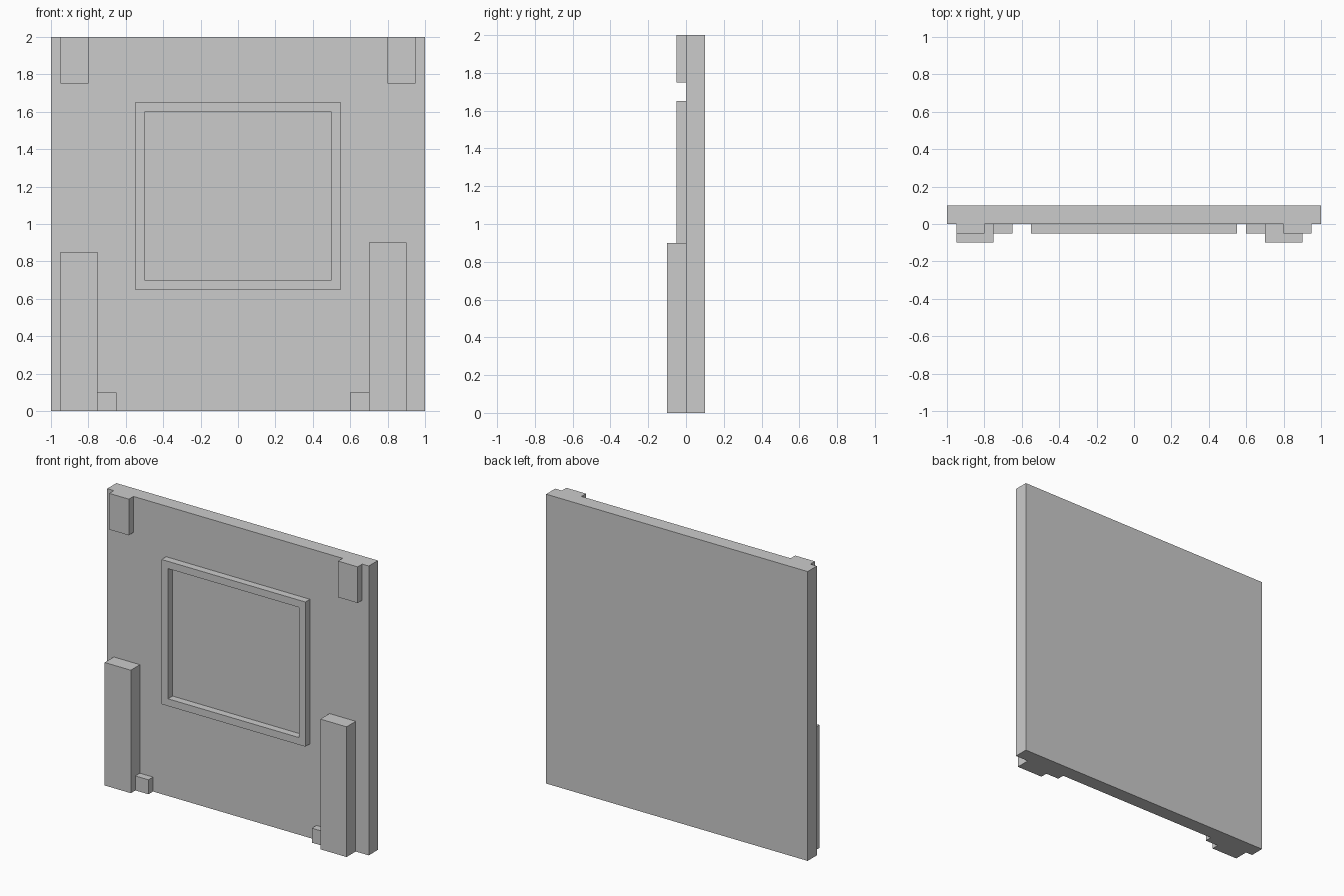
import bpy, bmesh

if "Cube" in bpy.data.objects:
    bpy.data.objects.remove(bpy.data.objects["Cube"])


def make_object(name, bm):
    bmesh.ops.recalc_face_normals(bm, faces=bm.faces)
    mesh = bpy.data.meshes.new(name)
    bm.to_mesh(mesh)
    bm.free()
    obj = bpy.data.objects.new(name, mesh)
    bpy.context.collection.objects.link(obj)
    return obj


def box(name, x0, x1, y0, y1, z0, z1):
    bm = bmesh.new()
    bmesh.ops.create_cube(bm, size=1)
    for v in bm.verts:
        v.co = ((x0 + x1) / 2 + v.co.x * (x1 - x0),
                (y0 + y1) / 2 + v.co.y * (y1 - y0),
                (z0 + z1) / 2 + v.co.z * (z1 - z0))
    return make_object(name, bm)


def rect(bm, x, z0, z1, y):
    return [bm.verts.new(c) for c in
            ((-x, y, z0), (x, y, z0), (x, y, z1), (-x, y, z1))]


# Main slab
box("wall_panel", -1, 1, 0, 0.1, 0, 2)

# Raised square frame: closed ring swept through four rectangular loops
bm = bmesh.new()
loops = [rect(bm, 0.55, 0.65, 1.65, 0), rect(bm, 0.55, 0.65, 1.65, -0.05),
         rect(bm, 0.5, 0.7, 1.6, -0.05), rect(bm, 0.5, 0.7, 1.6, 0)]
for a, b in zip(loops, loops[1:] + loops[:1]):
    for i in range(4):
        j = (i + 1) % 4
        bm.faces.new((a[i], a[j], b[j], b[i]))
make_object("window_frame", bm)

# Blocks at the top corners
for side, x in (("left", -0.95), ("right", 0.8)):
    box(f"top_block_{side}", x, x + 0.15, -0.05, 0, 1.75, 2)

# Unequal pillars, each with a small foot block on its inner side
for side, px, height, fx in (("left", -0.95, 0.85, -0.75),
                             ("right", 0.7, 0.9, 0.6)):
    box(f"pillar_{side}", px, px + 0.2, -0.1, 0, 0, height)
    box(f"foot_block_{side}", fx, fx + 0.1, -0.05, 0, 0, 0.1)
